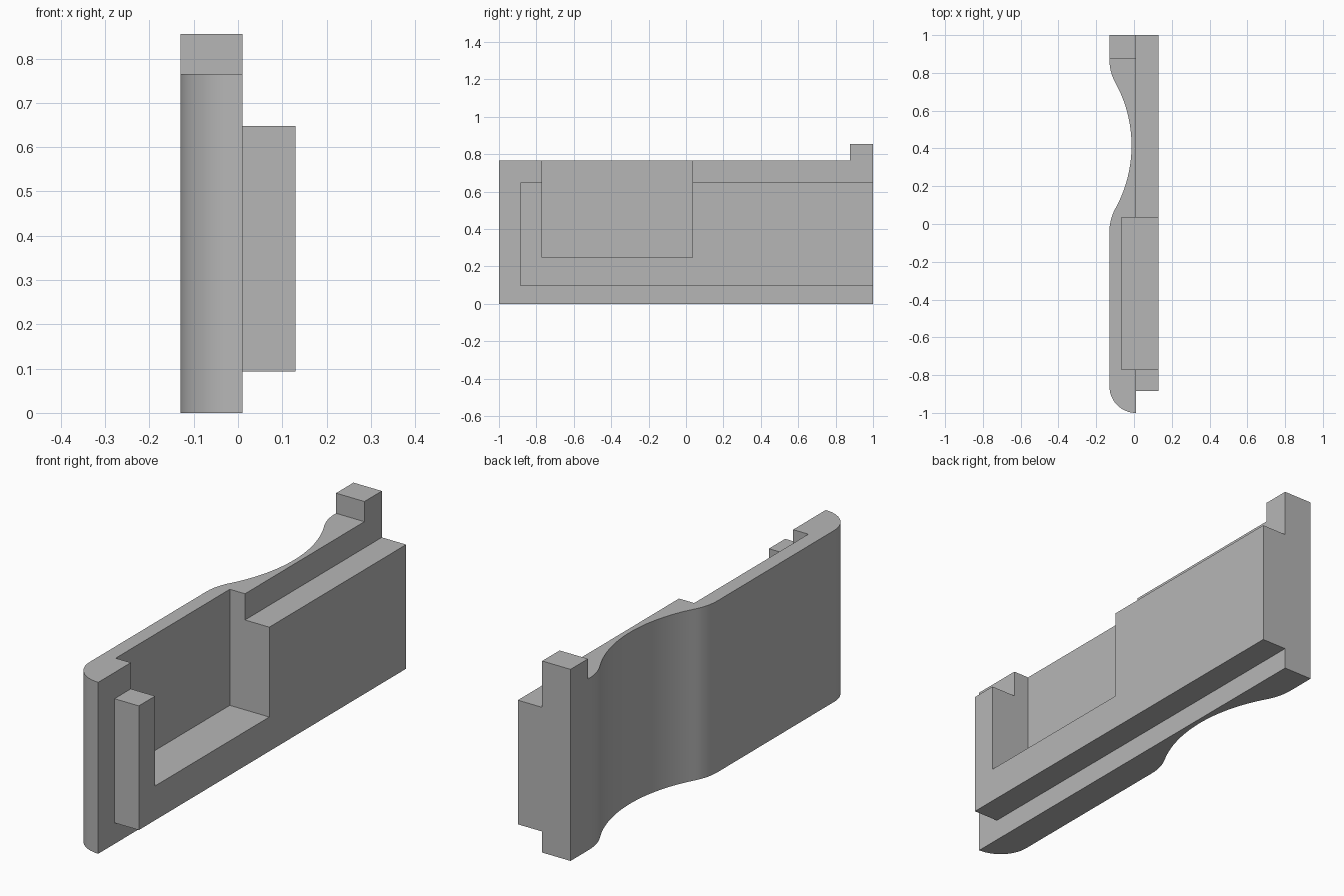
import bpy, bmesh
from math import cos, sin, pi, sqrt, atan2

if "Cube" in bpy.data.objects:
    bpy.data.objects.remove(bpy.data.objects["Cube"])

GREY = (0.47, 0.47, 0.47, 1)
grey = bpy.data.materials.new("mid grey")
grey.use_nodes = True
grey.diffuse_color = GREY
grey.node_tree.nodes["Principled BSDF"].inputs["Base Color"].default_value = GREY


def extrude(name, outline, z0, z1):
    """Extrude an outline in x, y from z0 to z1."""
    bm = bmesh.new()
    face = bm.faces.new([bm.verts.new((x, y, z0)) for x, y in outline])
    top = bmesh.ops.extrude_face_region(bm, geom=[face])["geom"]
    bmesh.ops.translate(bm, vec=(0, 0, z1 - z0),
                        verts=[v for v in top if isinstance(v, bmesh.types.BMVert)])
    bmesh.ops.recalc_face_normals(bm, faces=bm.faces)
    mesh = bpy.data.meshes.new(name)
    bm.to_mesh(mesh)
    bm.free()
    mesh.materials.append(grey)
    obj = bpy.data.objects.new(name, mesh)
    bpy.context.collection.objects.link(obj)
    return obj


def box(name, x0, x1, y0, y1, z0, z1):
    return extrude(name, [(x0, y0), (x1, y0), (x1, y1), (x0, y1)], z0, z1)


def activate(obj):
    bpy.ops.object.select_all(action="DESELECT")
    obj.select_set(True)
    bpy.context.view_layer.objects.active = obj


def cut(obj, cutter):
    activate(obj)
    mod = obj.modifiers.new("cut", "BOOLEAN")
    mod.operation, mod.solver, mod.object = "DIFFERENCE", "EXACT", cutter
    bpy.ops.object.modifier_apply(modifier=mod.name)


def arc(cx, cy, r, a0, a1, n):
    return [(cx + r * cos(a0 + (a1 - a0) * i / n),
             cy + r * sin(a0 + (a1 - a0) * i / n)) for i in range(n + 1)]


# Body outline: rounded front corner and a finger scoop with tangent shoulders
LEFT, RIGHT = 0.01, -0.13
corner = LEFT - RIGHT
scoop_r, shoulder_r, scoop_y = 0.69, 0.25, 0.415
scoop_x = -0.013 - scoop_r
shoulder_x = RIGHT + shoulder_r
dx = shoulder_x - scoop_x
dy = sqrt((scoop_r + shoulder_r) ** 2 - dx ** 2)
a = atan2(dy, dx)
outline = [(LEFT, 1)]
outline += arc(LEFT, corner - 1, corner, -pi / 2, -pi, 16)
outline += arc(shoulder_x, scoop_y - dy, shoulder_r, pi, pi - a, 10)
outline += arc(scoop_x, scoop_y, scoop_r, -a, a, 32)[1:-1]
outline += arc(shoulder_x, scoop_y + dy, shoulder_r, pi + a, pi, 10)
outline += [(RIGHT, 1)]
body = extrude("body", outline, 0, 0.855)

# Lower the top edge, leaving the raised tab at the back
edge_cutter = box("edge_cutter", -0.5, 0.5, -1.5, 0.877, 0.765, 1.2)
cut(body, edge_cutter)

# Side plate
plate = box("side_plate", LEFT, 0.13, -0.885, 1, 0.094, 0.648)

# Open pocket through the plate and into the body
pocket_cutter = box("pocket_cutter", -0.065, 0.5, -0.77, 0.035, 0.247, 1.2)
for part in (body, plate):
    cut(part, pocket_cutter)

for cutter in (edge_cutter, pocket_cutter):
    bpy.data.objects.remove(cutter)

activate(body)
bpy.ops.object.shade_smooth_by_angle(angle=pi / 6)
